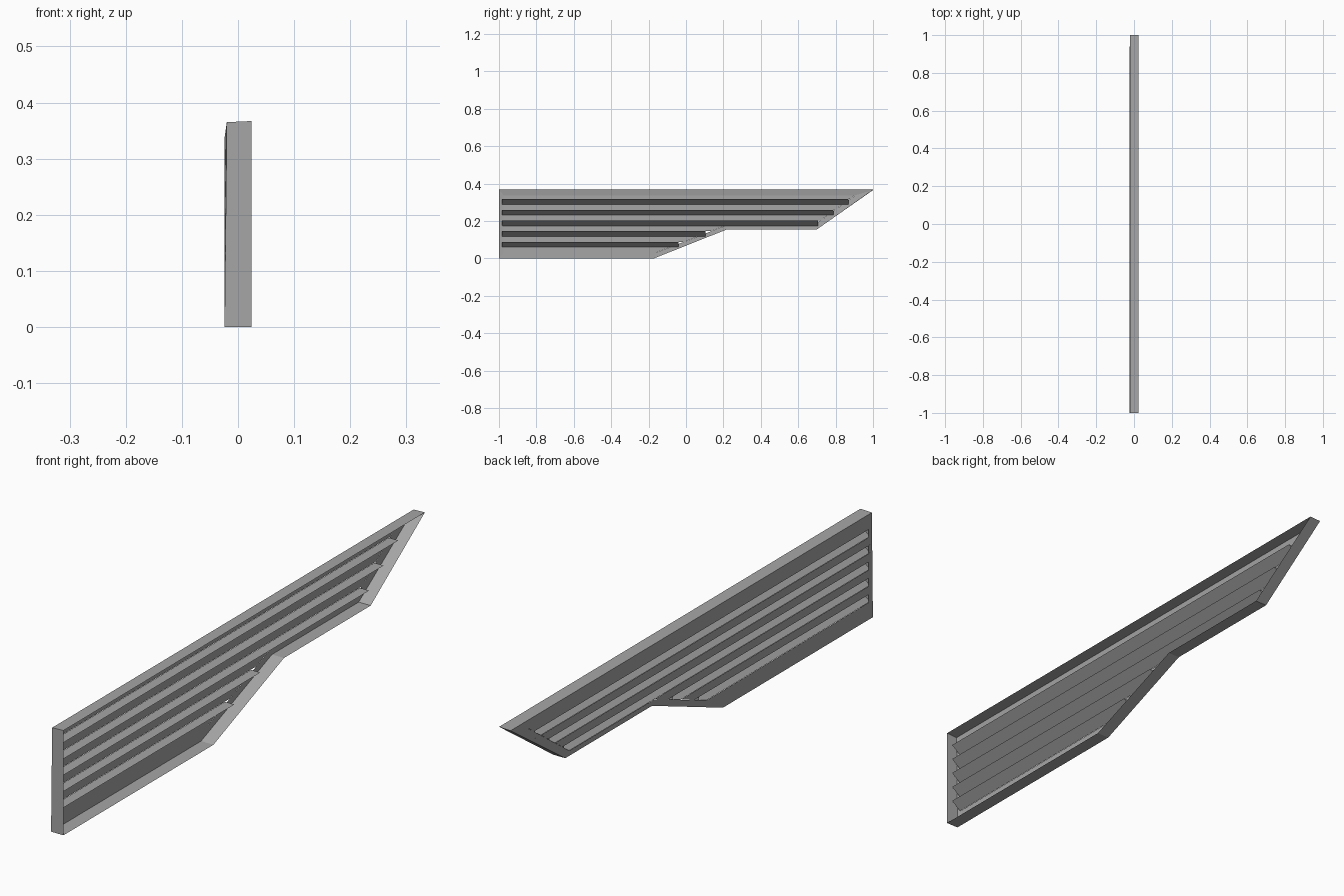
import bpy
import bmesh

cube = bpy.data.objects.get("Cube")
if cube:
    bpy.data.objects.remove(cube)

grey = bpy.data.materials.new("matte_grey")
grey.use_nodes = True
colour = (0.38, 0.38, 0.38, 1)
grey.diffuse_color = colour
grey.node_tree.nodes["Principled BSDF"].inputs["Base Color"].default_value = colour

BACK, OPEN, TIP = -0.024, 0.024, 0.013
PITCH, TOOTH, FIRST, COUNT = 0.057, 0.028, 0.06, 5

# Outer and inner panel outlines as (y, z)
OUTER = [(-1, 0), (-0.17, 0), (0.22, 0.155), (0.7, 0.155), (1, 0.367), (-1, 0.367)]
INNER = [(-0.975, 0.03), (-0.16, 0.03), (0.21, 0.174), (0.68, 0.174),
         (0.905, 0.337), (-0.975, 0.337)]


def add_part(name, faces):
    """Make a flat-shaded object from lists of corner points."""
    bm = bmesh.new()
    for corners in faces:
        bm.faces.new([bm.verts.new(c) for c in corners])
    bmesh.ops.remove_doubles(bm, verts=bm.verts, dist=0.0001)
    bmesh.ops.recalc_face_normals(bm, faces=bm.faces)
    mesh = bpy.data.meshes.new(name)
    bm.to_mesh(mesh)
    bm.free()
    mesh.materials.append(grey)
    obj = bpy.data.objects.new(name, mesh)
    bpy.context.collection.objects.link(obj)


def end_at(outline, z):
    """Far end of the panel at a height, on the lower or upper slant."""
    a, b = (outline[1], outline[2]) if z < outline[2][1] - 0.0001 else (outline[3], outline[4])
    return a[0] + (b[0] - a[0]) * (z - a[1]) / (b[1] - a[1])


def rear_edge(y, z):
    """Rear edge of the frame, leaning in slightly towards the top."""
    return (BACK + 0.004 * z / 0.367, y, z - (0.002 if z > 0.3 else 0))


# Frame: thin outer walls and a flat rear flange
walls, flange = [], []
for i, (p, q) in enumerate(zip(OUTER, OUTER[1:] + OUTER[:1])):
    r, s = INNER[i], INNER[(i + 1) % len(INNER)]
    walls.append([(OPEN, *p), (OPEN, *q), rear_edge(*q), rear_edge(*p)])
    flange.append([rear_edge(*p), rear_edge(*q), (BACK, *s), (BACK, *r)])
add_part("frame", walls + flange)

# Louvres: flat top, sloping underside, closed ends
bottoms = [FIRST + i * PITCH for i in range(COUNT)]
for i, z in enumerate(bottoms):
    profile = [(BACK + 0.001, z), (TIP, z + TOOTH), (BACK + 0.001, z + TOOTH)]
    y0, y1 = -0.985, end_at(OUTER, z) - 0.02
    near = [(x, y0, h) for x, h in profile]
    far = [(x, y1, h) for x, h in profile]
    faces = [[near[k], near[k + 1], far[k + 1], far[k]] for k in range(2)]
    add_part(f"louvre_{i + 1}", faces + [near, far])

# Rear strips that fill the gaps between the louvres
starts = [INNER[0][1]] + [z + TOOTH for z in bottoms]
stops = bottoms + [INNER[4][1]]
y0 = INNER[0][0]
strips = []
for low, high in zip(starts, stops):
    strips.append([(BACK, y0, low), (BACK, end_at(INNER, low), low),
                   (BACK, end_at(INNER, high - 0.001), high), (BACK, y0, high)])
add_part("rear_strips", strips)
